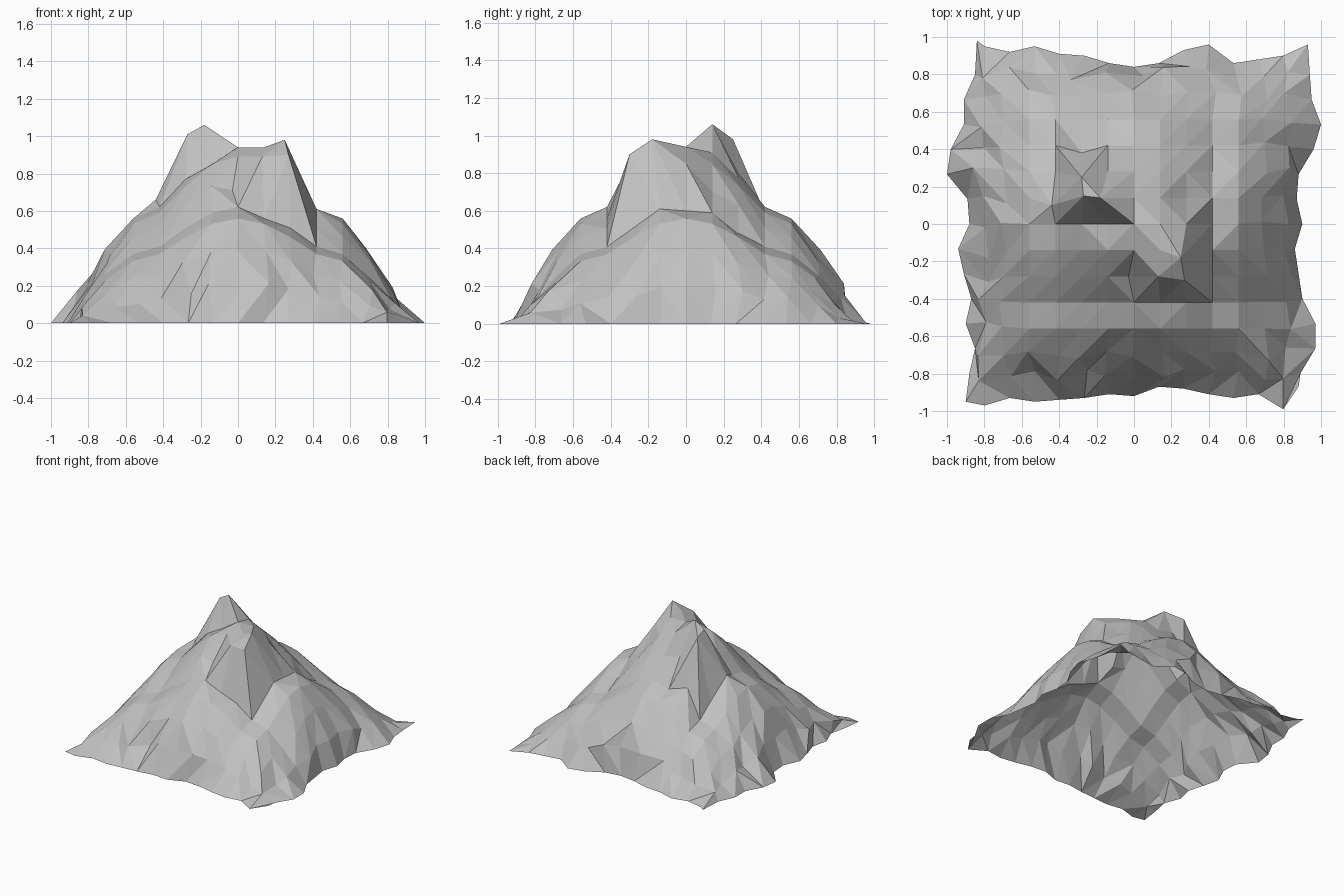
import bpy, bmesh, random
from mathutils import Vector

cube = bpy.data.objects.get("Cube")
if cube:
    bpy.data.objects.remove(cube)
rng = random.Random(4)

STEP = 0.14
EDGE = 7          # lattice index of the ground outline
SUMMIT = 0.94

# Falloff per lattice step; the slope is the product of both directions
FALLOFF = [1, .95, .82, .66, .595, .425, .22]

# Summit crags and ledges: lattice cell -> height
CRAGS = {(-1, 1): 1.06, (-2, 1): 1.01, (-2, 2): .98, (-1, 2): .8,
         (-2, 3): .62, (-1, 0): .85, (-2, 0): .77, (0, 1): .91, (1, 0): .94,
         (1, -1): .94, (2, -1): .98, (1, -2): .89, (2, -2): .9,
         (0, -2): .71, (2, 0): .85, (2, 1): .7, (-3, 1): .66,
         (3, -1): .61, (3, 0): .6, (3, 2): .48, (1, -3): .56}

# Vertices that lean off the lattice: main peaks, then spurs at the foot
LEAN = {(-1, 1): (-.18, .14), (-2, 1): (-.27, .15), (-2, 2): (-.28, .25),
        (2, -1): (.25, -.18), (0, -2): (-.03, -.28), (2, -2): (.27, -.3),
        (1, -2): (.13, -.28), (-3, 1): (-.44, .1), (-2, 3): (-.28, .38),
        (-2, -6): (-.25, -.78), (1, -5): (.15, -.68), (2, -6): (.27, -.78),
        (5, -5): (.72, -.73), (-6, 2): (-.86, .3), (-5, 1): (-.68, .11),
        (-6, -1): (-.78, -.18), (-6, -2): (-.78, -.31), (4, 6): (.55, .78),
        (-2, 6): (-.34, .77), (-1, 6): (-.15, .81), (0, 6): (.05, .79),
        (-6, 6): (-.81, .78), (5, 5): (.71, .66)}

# Ragged ground outline: reach of each side, from negative to positive
FRONT = [.97, .93, .95, .94, .93, .91, .92, .87, .88, .91, .93, .91, .99]
BACK = [.95, .92, .95, .91, .9, .86, .84, .86, .93, .96, .86, .88, .9]
LEFT = [.88, .85, .9, .87, .91, .94, .88, .89, 1, .98, .91, .91, .85]
RIGHT = [.89, .97, .97, .9, .88, .86, .9, .87, .88, .96, 1, .95, .94]
CORNERS = {(-1, -1): (-.9, -.95), (1, -1): (.88, -.87),
           (-1, 1): (-.84, .98), (1, 1): (.93, .96)}


def jitter(amount):
    return rng.uniform(-amount, amount)


def outline_point(i, j):
    if abs(i) == abs(j):
        return Vector((*CORNERS[i // EDGE, j // EDGE], 0))
    if abs(j) == EDGE:
        side = FRONT if j < 0 else BACK
        reach = side[i + EDGE - 1]
        return Vector((i * STEP * .95, reach if j > 0 else -reach, 0))
    side = LEFT if i < 0 else RIGHT
    reach = side[j + EDGE - 1]
    return Vector((reach if i > 0 else -reach, j * STEP * .95, 0))


def mountain_point(i, j):
    ring = max(abs(i), abs(j))
    if ring == EDGE:
        return outline_point(i, j)
    x, y = i * STEP, j * STEP
    z = CRAGS.get((i, j), SUMMIT * FALLOFF[abs(i)] * FALLOFF[abs(j)])
    if ring == EDGE - 1:              # foot of the slope: broken rock
        x, y = x * .97 + jitter(.03), y * .97 + jitter(.03)
        z += jitter(.02)
    elif ring == EDGE - 2:
        x, y, z = x + jitter(.02), y + jitter(.02), z + jitter(.01)
    x, y = LEAN.get((i, j), (x, y))
    return Vector((x, y, max(z, .02)))


# Mountain shell, open underneath
bm = bmesh.new()
span = range(-EDGE, EDGE + 1)
grid = {(i, j): bm.verts.new(mountain_point(i, j)) for i in span for j in span}
for i in span[:-1]:
    for j in span[:-1]:
        a, b = grid[i, j], grid[i + 1, j]
        c, d = grid[i + 1, j + 1], grid[i, j + 1]
        # Cut each cell along its ridge, or at random around the outline
        flip = a.co.z + c.co.z < b.co.z + d.co.z
        if max(i + 1, j + 1, -i, -j) == EDGE:
            flip = rng.random() < .5
        tris = ((a, b, d), (b, c, d)) if flip else ((a, b, c), (a, c, d))
        for tri in tris:
            bm.faces.new(tri)

mesh = bpy.data.meshes.new("mountain")
bm.to_mesh(mesh)
bm.free()
mountain = bpy.data.objects.new("mountain", mesh)
bpy.context.collection.objects.link(mountain)

# Stone colour
stone = bpy.data.materials.new("stone_grey")
stone.use_nodes = True
grey = (.53, .53, .53, 1)
stone.diffuse_color = grey
stone.node_tree.nodes["Principled BSDF"].inputs["Base Color"].default_value = grey
mesh.materials.append(stone)
